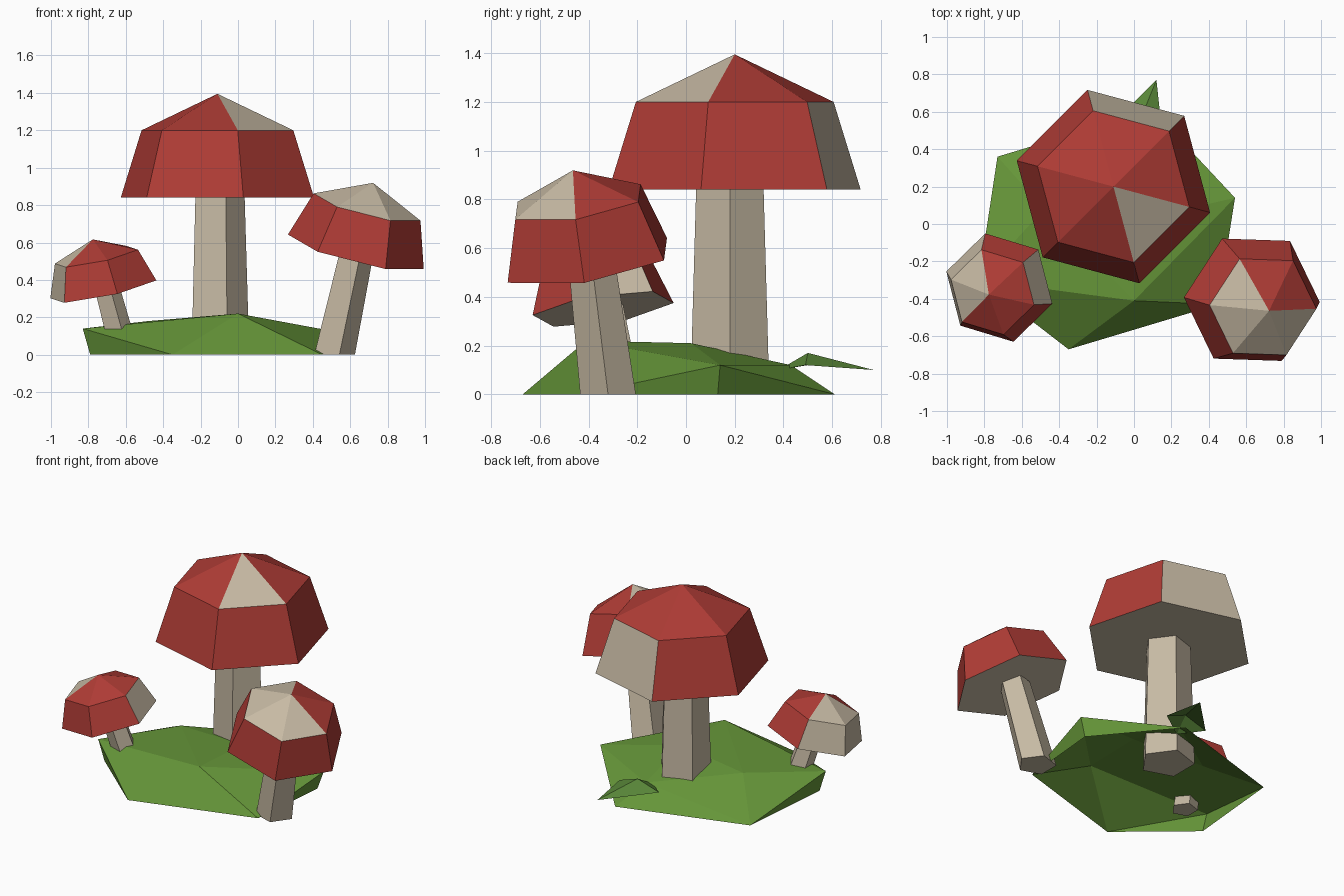
import bpy, bmesh
from math import cos, sin, radians
from mathutils import Vector

cube = bpy.data.objects.get("Cube")
if cube:
    bpy.data.objects.remove(cube, do_unlink=True)


def material(name, color):
    m = bpy.data.materials.new(name)
    m.use_nodes = True
    m.diffuse_color = (*color, 1)
    m.node_tree.nodes["Principled BSDF"].inputs["Base Color"].default_value = (*color, 1)
    return m


RED = material("cap red", (0.43, 0.045, 0.036))
CREAM = material("cream", (0.57, 0.49, 0.37))
GREEN = material("grass green", (0.13, 0.30, 0.04))
LEAF = material("leaf green", (0.10, 0.24, 0.04))


def finish(bm, name, mats, recalc=True):
    if recalc:
        bmesh.ops.recalc_face_normals(bm, faces=bm.faces[:])
    mesh = bpy.data.meshes.new(name)
    bm.to_mesh(mesh)
    bm.free()
    for m in mats:
        mesh.materials.append(m)
    obj = bpy.data.objects.new(name, mesh)
    bpy.context.collection.objects.link(obj)
    return obj


def ring(bm, center, radius, sides, turn=0, tilt=None):
    verts = []
    for i in range(sides):
        a = radians(turn + 360 * i / sides)
        p = Vector((radius * cos(a), radius * sin(a), 0))
        if tilt:
            p = tilt @ p
        verts.append(bm.verts.new(Vector(center) + p))
    return verts


# Tapered five-sided stem between two level rings
def stem(name, base, top, r_base, r_top):
    bm = bmesh.new()
    a, b = ring(bm, base, r_base, 5), ring(bm, top, r_top, 5)
    for i in range(5):
        j = (i + 1) % 5
        bm.faces.new((a[i], a[j], b[j], b[i]))
    bm.faces.new(a[::-1])
    bm.faces.new(b)
    finish(bm, name, [CREAM])


# Six-sided cap: rim, shoulder and apex along a leaning axis; sectors pick cream panels
def cap(name, center, axis, radii, heights, turn, cream_top, cream_side):
    axis = Vector(axis).normalized()
    tilt = Vector((0, 0, 1)).rotation_difference(axis)
    center = Vector(center)
    bm = bmesh.new()
    rim = ring(bm, center, radii[0], 6, turn, tilt)
    shoulder = ring(bm, center + axis * heights[0], radii[1], 6, turn, tilt)
    apex = bm.verts.new(center + axis * heights[1])
    bm.faces.new(rim[::-1]).material_index = 1
    for i in range(6):
        j = (i + 1) % 6
        side = bm.faces.new((rim[i], rim[j], shoulder[j], shoulder[i]))
        side.material_index = int(i in cream_side)
        top = bm.faces.new((shoulder[i], shoulder[j], apex))
        top.material_index = int(i in cream_top)
    finish(bm, name, [RED, CREAM])


# Large mushroom
stem("large_stem", (-0.11, 0.18, 0.02), (-0.11, 0.18, 0.86), 0.17, 0.145)
cap("large_cap", (-0.11, 0.2, 0.84), (0, 0, 1), (0.535, 0.42), (0.36, 0.555), -15, {5}, {1})

# Medium mushroom
stem("medium_stem", (0.505, -0.32, 0), (0.63, -0.39, 0.57), 0.12, 0.1)
cap("medium_cap", (0.63, -0.405, 0.55), (0.25, -0.16, 1), (0.375, 0.295), (0.25, 0.385), -3,
    {2, 3, 4, 5}, set())

# Small mushroom
stem("small_stem", (-0.635, -0.28, 0.09), (-0.71, -0.33, 0.37), 0.083, 0.075)
cap("small_cap", (-0.72, -0.34, 0.35), (-0.21, -0.14, 1), (0.3, 0.235), (0.18, 0.275), -16,
    {2, 3}, {0, 2, 3})

# Faceted grassy mound, open underneath
mound = [(-0.73, 0.36, 0), (-0.79, -0.29, 0), (-0.35, -0.67, 0), (0.45, -0.43, 0),
         (0.5, 0.13, 0), (0.1, 0.61, 0), (-0.83, -0.3, 0.14), (0, -0.41, 0.22),
         (0.54, 0.14, 0.12), (-0.48, 0.08, 0.18), (0.02, 0.02, 0.21), (0, 0.43, 0.12)]
bm = bmesh.new()
for p in mound:
    bm.verts.new(p)
bmesh.ops.convex_hull(bm, input=bm.verts[:])
bm.normal_update()
under = [f for f in bm.faces if all(v.co.z < 0.001 for v in f.verts)]
bmesh.ops.delete(bm, geom=under, context='FACES')
finish(bm, "grass_mound", [GREEN], recalc=False)

# Folded leaf resting on the back of the mound
bm = bmesh.new()
tip, left, base, right, ridge = [bm.verts.new(p) for p in (
    (0.12, 0.77, 0.1), (-0.15, 0.5, 0.12), (-0.02, 0.38, 0.1),
    (0.15, 0.49, 0.12), (0.01, 0.5, 0.17))]
for f in ((tip, left, ridge), (left, base, ridge), (base, right, ridge), (right, tip, ridge)):
    bm.faces.new(f)
finish(bm, "leaf", [LEAF], recalc=False)
